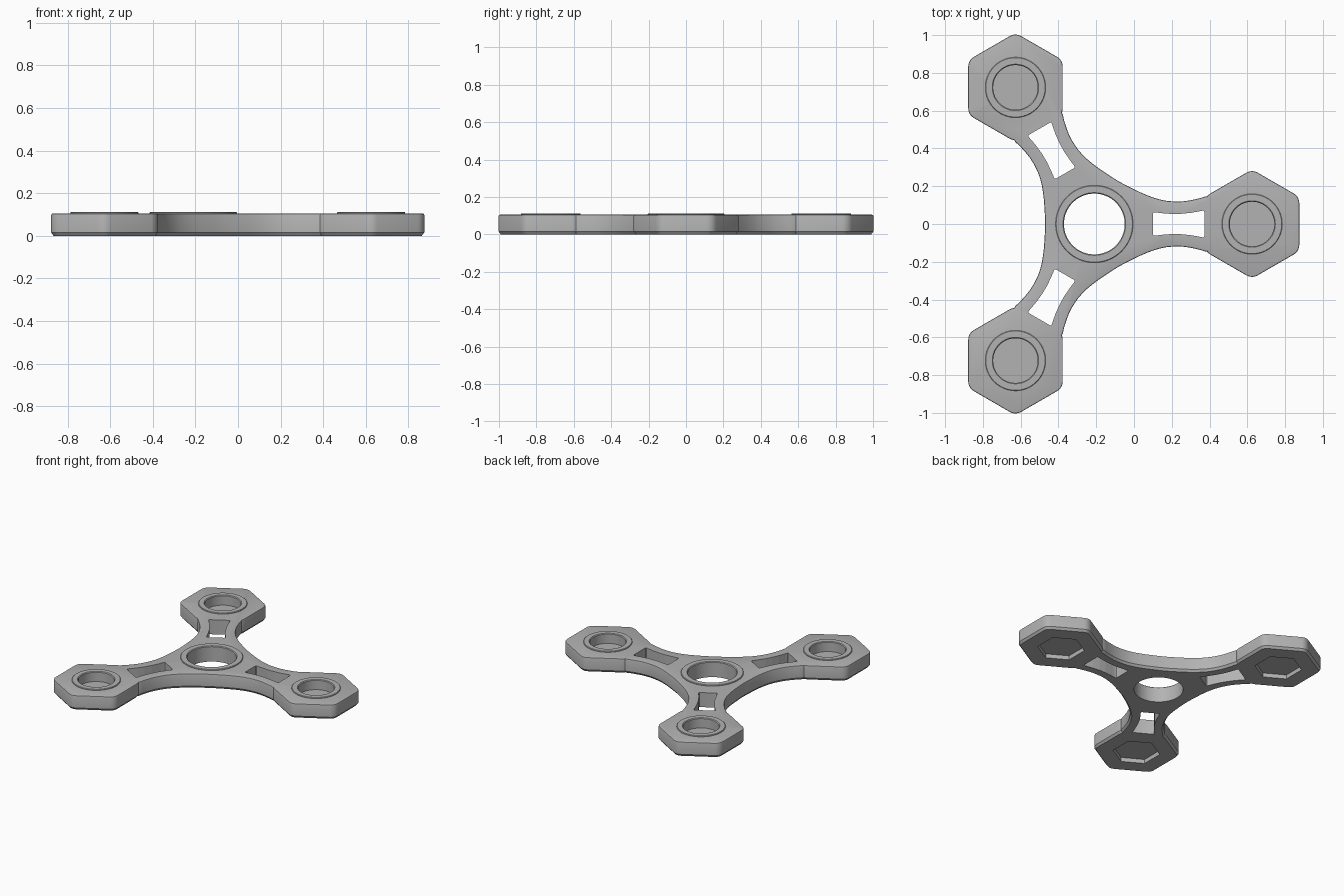
import bpy, bmesh
from math import cos, sin, pi, radians
from mathutils import Vector, Matrix

if "Cube" in bpy.data.objects:
    bpy.data.objects.remove(bpy.data.objects["Cube"])

HUB = Vector((-0.21, 0, 0))
POD = 0.835          # hub to pod centre
TOP = 0.105          # flat top of the body
RIM = 0.112          # top of the raised rims

grey = bpy.data.materials.new("matte_grey")
grey.use_nodes = True
colour = (0.45, 0.45, 0.45, 1)
grey.diffuse_color = colour
grey.node_tree.nodes["Principled BSDF"].inputs["Base Color"].default_value = colour


def circle(r, n=64, cx=0.0):
    return [Vector((cx + r * cos(2 * pi * i / n), r * sin(2 * pi * i / n))) for i in range(n)]


def rounded(points, r, steps=5):
    """Round every corner of a counter-clockwise convex outline."""
    out = []
    for i, p in enumerate(points):
        a = (points[i - 1] - p).normalized()
        b = (points[(i + 1) % len(points)] - p).normalized()
        half = a.angle(b) / 2
        centre = p + (a + b).normalized() * r / sin(half)
        start = p + a * (centre - p).length * cos(half) - centre
        turn = pi - 2 * half
        for k in range(steps + 1):
            t = turn * k / steps
            out.append(centre + Matrix.Rotation(t, 2) @ start)
    return out


def offset(points, d):
    """Move a counter-clockwise outline inward by d."""
    out = []
    for i, p in enumerate(points):
        a = (p - points[i - 1]).normalized()
        b = (points[(i + 1) % len(points)] - p).normalized()
        na, nb = Vector((-a.y, a.x)), Vector((-b.y, b.x))
        out.append(p + (na + nb) * d / (1 + na.dot(nb)))
    return out


def spin(points, arm):
    return [Matrix.Rotation(radians(120 * arm), 2) @ p for p in points]


def prism(bm, outline, layers):
    """Stack (height, inset) copies of an outline into a closed solid."""
    rows = [[bm.verts.new((p.x, p.y, z)) for p in offset(outline, d)] for z, d in layers]
    n = len(outline)
    for low, high in zip(rows, rows[1:]):
        for i in range(n):
            j = (i + 1) % n
            bm.faces.new((low[i], low[j], high[j], high[i]))
    bm.faces.new(rows[0][::-1])
    bm.faces.new(rows[-1])


def make_object(name, bm):
    bmesh.ops.recalc_face_normals(bm, faces=bm.faces)
    mesh = bpy.data.meshes.new(name)
    bm.to_mesh(mesh)
    bm.free()
    mesh.materials.append(grey)
    obj = bpy.data.objects.new(name, mesh)
    obj.location = HUB
    bpy.context.collection.objects.link(obj)
    return obj


def smooth(obj):
    bpy.ops.object.select_all(action='DESELECT')
    obj.select_set(True)
    bpy.context.view_layer.objects.active = obj
    bpy.ops.object.shade_smooth_by_angle(angle=radians(25))


def hexagon(r, cx):
    return [Vector((cx + r * cos(pi / 6 + k * pi / 3), r * sin(pi / 6 + k * pi / 3))) for k in range(6)]


# One third of the outline: arm edge, pod, then the other arm edge
edge = [Vector(p) for p in ((.13, .225), (.17, .204), (.21, .184), (.245, .167), (.28, .152), (.315, .139),
                            (.35, .129), (.38, .123), (.41, .12), (.44, .119), (.47, .12), (.5, .124),
                            (.53, .13), (.56, .137), (.585, .145))]
pod = [p for p in rounded(hexagon(.289, POD), .06) if p.x > .59]
pod.sort(key=lambda p: (p - Vector((POD, 0))).angle_signed(Vector((-1, 0))) % (2 * pi))
if pod[0].y > 0:
    pod.reverse()
lower = [Vector((p.x, -p.y)) for p in edge]
third = lower[1:] + pod + edge[::-1]
outline = [p for arm in range(3) for p in spin(third, arm)]

bm = bmesh.new()
prism(bm, outline, ((0, .012), (.016, 0), (TOP - .008, 0), (TOP - .002, .002), (TOP, .008)))
body = make_object("spinner_body", bm)

# Cutter: hub bore, arm windows, round pockets above and hexagonal recesses below
bm = bmesh.new()
prism(bm, circle(.161), ((-.05, 0), (.2, 0)))
curve = [(.31, .063), (.36, .057), (.41, .053), (.46, .054), (.51, .059), (.55, .066), (.582, .073)]
window = [Vector((x, -y)) for x, y in curve] + [Vector((x, y)) for x, y in curve[::-1]]
window = rounded(window, .008, 3)
for arm in range(3):
    prism(bm, spin(window, arm), ((-.05, 0), (.2, 0)))
    prism(bm, spin(circle(.118, cx=POD), arm), ((.04, 0), (.2, 0)))
    prism(bm, spin(hexagon(.155, POD), arm), ((-.05, 0), (.03, 0)))
cutter = make_object("cutter", bm)
cutter.hide_render = True

cut = body.modifiers.new("cut", 'BOOLEAN')
cut.operation = 'DIFFERENCE'
cut.solver = 'EXACT'
cut.object = cutter
graph = bpy.context.evaluated_depsgraph_get()
carved = bpy.data.meshes.new_from_object(body.evaluated_get(graph))
body.modifiers.clear()
body.data = carved
bpy.data.objects.remove(cutter)
smooth(body)


def rim(name, outer, inner, cx, arm):
    """Low raised ring with softened edges, lathed from a small section."""
    section = ((inner, TOP - .01), (outer, TOP - .01), (outer, RIM - .003),
               (outer - .003, RIM), (inner + .005, RIM), (inner, RIM - .005))
    bm = bmesh.new()
    rows = [[bm.verts.new((*p, z)) for p in spin(circle(r, cx=cx), arm)] for r, z in section]
    for k, row in enumerate(rows):
        after = rows[(k + 1) % len(rows)]
        for i in range(len(row)):
            j = (i + 1) % len(row)
            bm.faces.new((row[i], row[j], after[j], after[i]))
    smooth(make_object(name, bm))


rim("hub_rim", .205, .161, 0, 0)
for arm, place in enumerate(("left", "back_right", "front_right")):
    rim(place + "_pod_rim", .16, .118, POD, arm)
